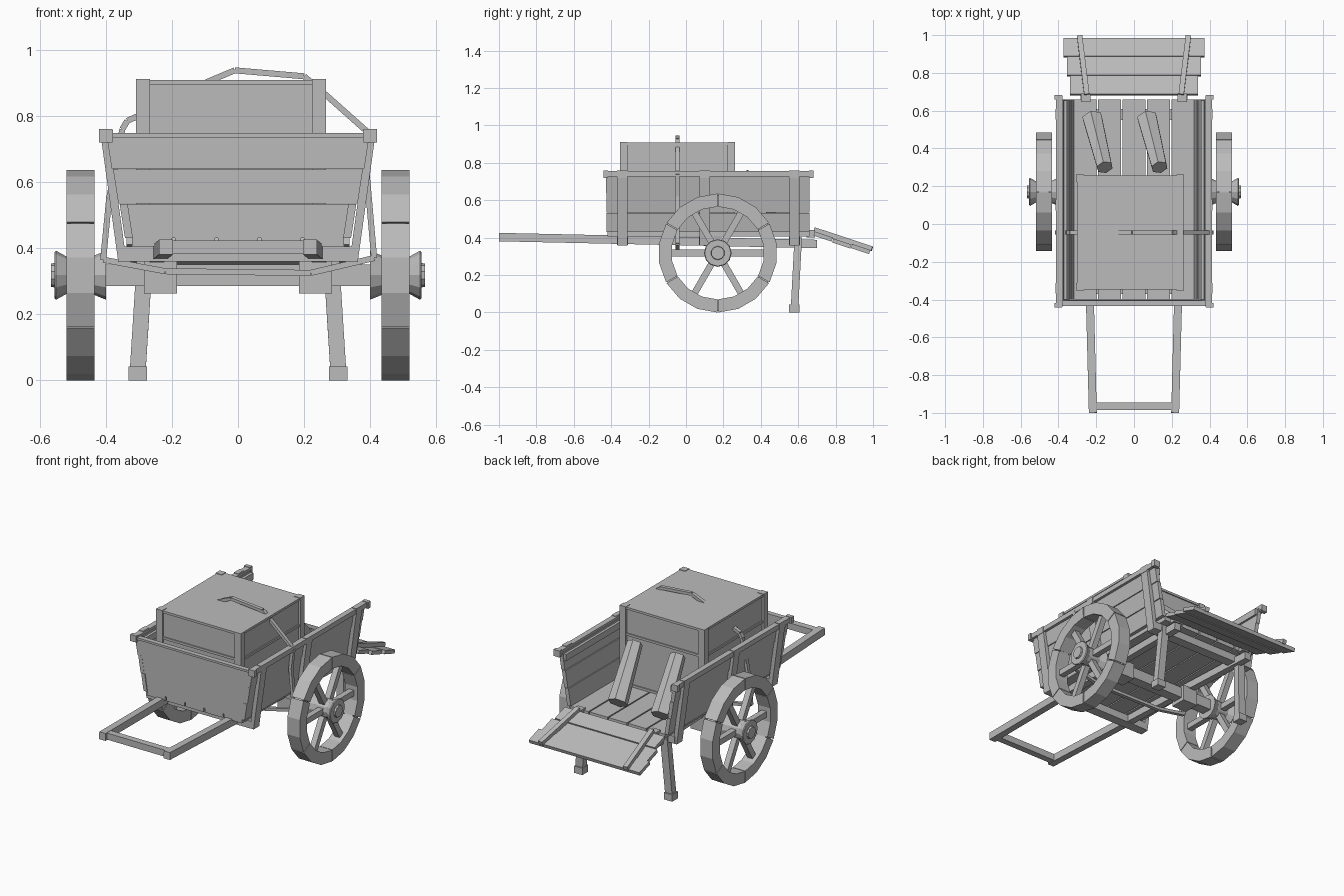
import bpy, bmesh, math
from mathutils import Vector

cube = bpy.data.objects.get("Cube")
if cube:
    bpy.data.objects.remove(cube, do_unlink=True)

grey = bpy.data.materials.new("plain_grey")
grey.use_nodes = True
colour = (0.5, 0.5, 0.5, 1)
grey.diffuse_color = colour
grey.node_tree.nodes["Principled BSDF"].inputs["Base Color"].default_value = colour


def finish(name, bm):
    bmesh.ops.recalc_face_normals(bm, faces=bm.faces)
    mesh = bpy.data.meshes.new(name)
    bm.to_mesh(mesh)
    bm.free()
    mesh.materials.append(grey)
    obj = bpy.data.objects.new(name, mesh)
    bpy.context.collection.objects.link(obj)
    return obj


def loft(name, rings):
    """Join rings of points into a closed solid."""
    bm = bmesh.new()
    loops = [[bm.verts.new(p) for p in ring] for ring in rings]
    n = len(loops[0])
    for a, b in zip(loops, loops[1:]):
        for i in range(n):
            j = (i + 1) % n
            bm.faces.new((a[i], a[j], b[j], b[i]))
    bm.faces.new(loops[0])
    bm.faces.new(loops[-1])
    return finish(name, bm)


def prism(name, points, shift):
    ring = [Vector(p) for p in points]
    return loft(name, [ring, [p + Vector(shift) for p in ring]])


def box(name, x0, x1, y0, y1, z0, z1):
    return prism(name, [(x0, y0, z0), (x1, y0, z0), (x1, y1, z0), (x0, y1, z0)], (0, 0, z1 - z0))


def frame(a, b, side):
    d = (b - a).normalized()
    u = Vector(side)
    u = (u - d * u.dot(d)).normalized()
    return u, d.cross(u)


def beam(name, a, b, w, h, side=(1, 0, 0)):
    """Rectangular bar from a to b; w is measured along side."""
    a, b = Vector(a), Vector(b)
    u, v = frame(a, b, side)
    corners = [u * (w / 2 * i) + v * (h / 2 * j) for i, j in ((-1, -1), (1, -1), (1, 1), (-1, 1))]
    return loft(name, [[p + c for c in corners] for p in (a, b)])


def turned(name, a, b, profile, sides):
    """Turned solid along a-b; profile lists (fraction, radius)."""
    a, b = Vector(a), Vector(b)
    u, v = frame(a, b, (0, 0, 1))
    ang = [2 * math.pi * i / sides for i in range(sides)]
    return loft(name, [[a.lerp(b, t) + (u * math.cos(q) + v * math.sin(q)) * r for q in ang]
                       for t, r in profile])


# Floor planks and cross beams
for i in range(5):
    x = -0.325 + i * 0.13
    box("floor_plank", x + 0.004, x + 0.126, -0.42, 0.66, 0.405, 0.43)
post_ys = (-0.34, 0.1, 0.58)
for y in post_ys:
    box("cross_beam", -0.35, 0.35, y - 0.03, y + 0.03, 0.36, 0.405)

# Front boards, stepped outward
for i in range(3):
    z, w = 0.43 + i * 0.105, 0.34 + i * 0.02
    y = -0.42 - i * 0.004
    prism("front_board", [(-w, y, z), (w, y, z), (w + 0.018, y, z + 0.103), (-w - 0.018, y, z + 0.103)],
          (0, 0.022, 0))
box("front_top_rail", -0.39, 0.39, -0.435, -0.405, 0.735, 0.748)

# Flared sides, rails, posts, legs and frame bars
for s in (-1, 1):
    for i in range(3):
        z, x = 0.43 + i * 0.105, 0.342 + i * 0.02
        section = [(x, z), (x + 0.016, z + 0.103), (x - 0.008, z + 0.103), (x - 0.024, z)]
        prism("side_board", [(s * px, -0.425, pz) for px, pz in section], (0, 1.085, 0))
    beam("side_top_rail", (s * 0.395, -0.44, 0.742), (s * 0.395, 0.68, 0.742), 0.034, 0.03)
    beam("inner_rail", (s * 0.362, -0.4, 0.715), (s * 0.362, 0.655, 0.715), 0.016, 0.04)
    for y in (-0.43, 0.67):
        box("rail_end", s * 0.4 - 0.02, s * 0.4 + 0.02, y - 0.012, y + 0.012, 0.72, 0.76)
    for y in post_ys:
        beam("side_post", (s * 0.35, y, 0.36), (s * 0.402, y, 0.735), 0.025, 0.055)
        box("post_cap", s * 0.4 - 0.015, s * 0.4 + 0.015, y - 0.028, y + 0.028, 0.72, 0.76)
    beam("handle_bar", (s * 0.218, -1, 0.403), (s * 0.262, 0.7, 0.366), 0.042, 0.045)
    beam("rear_leg", (s * 0.28, 0.6, 0.4), (s * 0.304, 0.58, 0.02), 0.048, 0.04)
    box("leg_foot", s * 0.304 - 0.028, s * 0.304 + 0.028, 0.552, 0.608, 0, 0.042)
    box("axle_block", s * 0.235 - 0.05, s * 0.235 + 0.05, 0.12, 0.22, 0.262, 0.36)
box("handle_crossbar", -0.205, 0.205, -0.985, -0.945, 0.383, 0.423)
box("axle", -0.41, 0.41, 0.138, 0.202, 0.285, 0.35)

# Wheels: six felloes, six spokes and a flared hub
cy, cz = 0.17, 0.318


def on_wheel(x, r, degrees):
    q = math.radians(degrees)
    return Vector((x, cy + r * math.cos(q), cz + r * math.sin(q)))


for s in (-1, 1):
    for k in range(6):
        mid = 60 * k
        arc = [mid - 29.5 + 59 * j / 3 for j in range(4)]
        ring = [on_wheel(s * 0.435, 0.318, q) for q in arc]
        ring += [on_wheel(s * 0.435, 0.248, q) for q in reversed(arc)]
        prism("wheel_felloe", ring, (s * 0.084, 0, 0))
        joint = [on_wheel(s * 0.45, r, mid + 30 + e) for r, e in
                 ((0.25, -1), (0.31, -1), (0.31, 1), (0.25, 1))]
        prism("felloe_joint", joint, (s * 0.055, 0, 0))
        beam("wheel_spoke", on_wheel(s * 0.477, 0.04, mid), on_wheel(s * 0.477, 0.26, mid), 0.035, 0.035)
    turned("wheel_hub", (s * 0.4, cy, cz), (s * 0.555, cy, cz),
           [(0, 0.074), (0.25, 0.058), (0.75, 0.055), (0.97, 0.074), (1, 0.07)], 12)
    turned("axle_cap", (s * 0.55, cy, cz), (s * 0.566, cy, cz), [(0, 0.038), (1, 0.035)], 10)

# Lowered tailgate with two battens
hinge, tip = Vector((0, 0.685, 0.422)), Vector((0, 0.985, 0.322))
for i in range(3):
    a, b = hinge.lerp(tip, i / 3), hinge.lerp(tip, (i + 1) / 3 - 0.01)
    lift = Vector((0, 0, -0.004 * (i % 2)))
    beam("tailgate_board", a + lift, b + lift, 0.675 + i * 0.037, 0.022)
for s in (-1, 1):
    beam("tailgate_batten", (s * 0.25, 0.685, 0.443), (s * 0.288, 0.995, 0.34), 0.028, 0.026)
    box("tailgate_hinge", s * 0.255 - 0.025, s * 0.255 + 0.025, 0.645, 0.69, 0.4, 0.44)

# Crate with corner posts and inset panels
x0, x1, y0, y1 = -0.308, 0.266, -0.352, 0.263
box("crate_body", x0 + 0.012, x1 - 0.012, y0 + 0.012, y1 - 0.012, 0.43, 0.907)
for x in (x0, x1 - 0.042):
    for y in (y0, y1 - 0.04):
        box("crate_post", x, x + 0.042, y, y + 0.04, 0.43, 0.912)
for z in (0.43, 0.735, 0.895):
    box("crate_rail", x0 + 0.005, x1 - 0.005, y0 + 0.005, y1 - 0.005, z, z + 0.014)

# Strap looped under the cart and over the crate
loop = [(-0.1, 0.9), (-0.01, 0.938), (0.2, 0.92), (0.27, 0.86), (0.405, 0.74), (0.39, 0.62),
        (0.412, 0.37), (0.22, 0.325), (-0.22, 0.33), (-0.408, 0.365), (-0.39, 0.55),
        (-0.35, 0.76), (-0.335, 0.785), (-0.28, 0.81)]
for (ax, az), (bx, bz) in zip(loop, loop[1:]):
    beam("strap", (ax, -0.045, az), (bx, -0.045, bz), 0.022, 0.018, (0, 1, 0))

# Two tapered logs leaning on the crate
for x in (-0.155, 0.135):
    turned("leaning_log", (x, 0.3, 0.73), (x - 0.065, 0.56, 0.48), [(0, 0.045), (1, 0.058)], 6)
